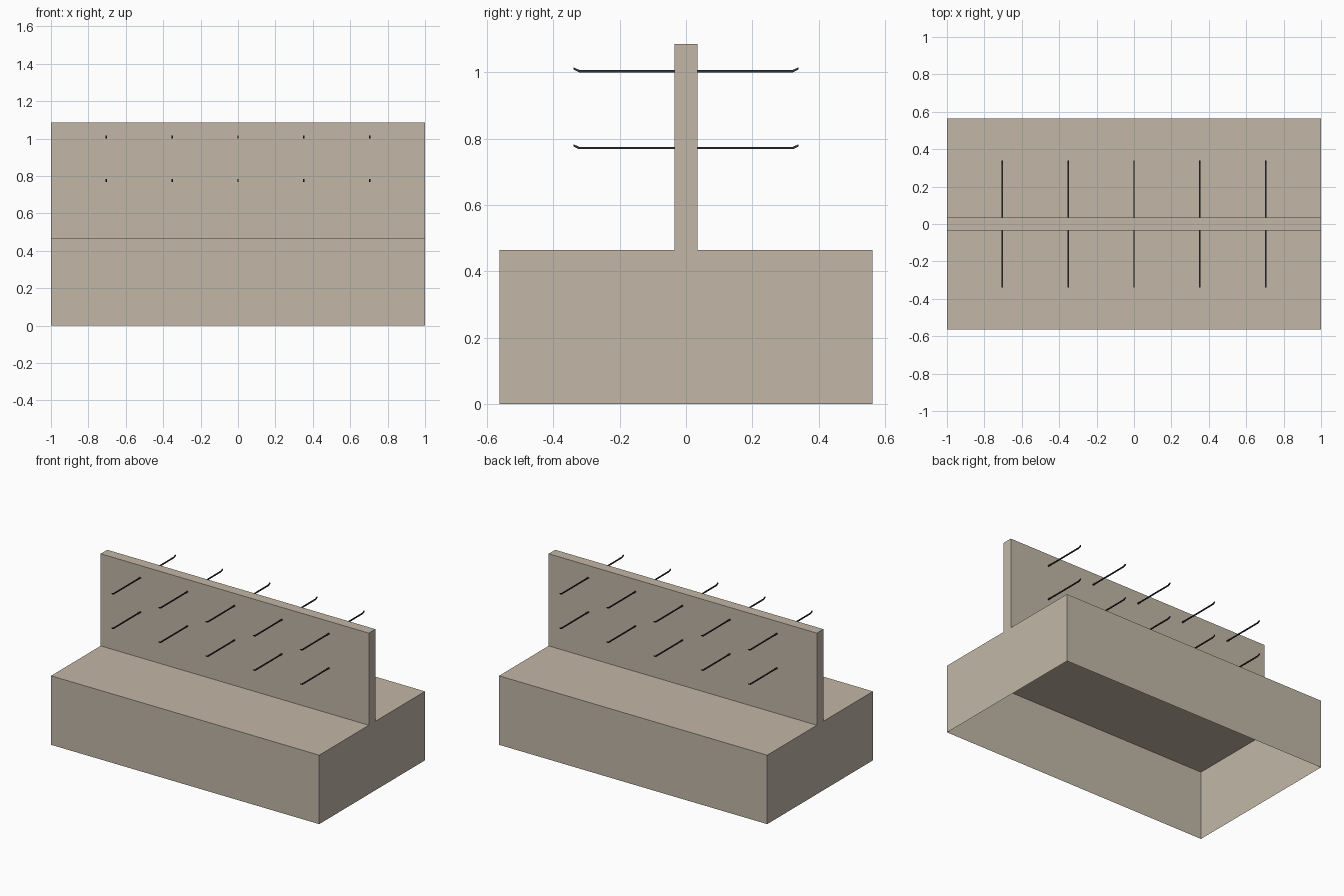
import bpy, bmesh
from mathutils import Vector

if "Cube" in bpy.data.objects:
    bpy.data.objects.remove(bpy.data.objects["Cube"])


def material(name, rgb):
    m = bpy.data.materials.new(name)
    m.diffuse_color = (*rgb, 1)
    m.use_nodes = True
    m.node_tree.nodes["Principled BSDF"].inputs["Base Color"].default_value = m.diffuse_color
    return m


def finish(name, bm, mat):
    bmesh.ops.recalc_face_normals(bm, faces=bm.faces)
    me = bpy.data.meshes.new(name)
    bm.to_mesh(me)
    bm.free()
    me.materials.append(mat)
    ob = bpy.data.objects.new(name, me)
    bpy.context.collection.objects.link(ob)
    return ob


def extrude_profile(points, vec, open_edge=None):
    """Extrude a closed profile along vec; open_edge leaves one side out."""
    bm = bmesh.new()
    a = [bm.verts.new(p) for p in points]
    b = [bm.verts.new(Vector(p) + Vector(vec)) for p in points]
    bm.faces.new(a)
    bm.faces.new(b[::-1])
    n = len(points)
    for i in range(n):
        if i != open_edge:
            j = (i + 1) % n
            bm.faces.new((a[i], b[i], b[j], a[j]))
    return bm


tan = material("warm_tan", (0.54, 0.475, 0.385))
dark = material("dark_metal", (0.035, 0.033, 0.04))

# Display stand: T-shaped shell with an open underside
D, W, H, T = 0.563, 0.035, 0.465, 1.086
half = [(D, 0), (D, H), (W, H), (W, T)]
outline = half + [(-y, z) for y, z in reversed(half)]
stand = finish("display_stand",
               extrude_profile([(-1, y, z) for y, z in outline], (2, 0, 0),
                               open_edge=len(outline) - 1), tan)

# Peg hooks: straight rod with a small upturned tip, on both sides
R = 0.0035
path = [(W, 0), (0.322, 0), (0.339, 0.008)]
for side, label in ((-1, "front"), (1, "back")):
    for row, z in enumerate((0.772, 1.004)):
        for col in range(5):
            x = (col - 2) * 0.352
            prof = [(x - R, side * y, z + h - R) for y, h in path]
            prof += [(x - R, side * y, z + h + R) for y, h in reversed(path)]
            finish(f"{label}_hook_{row + 1}_{col + 1}",
                   extrude_profile(prof, (2 * R, 0, 0)), dark)
